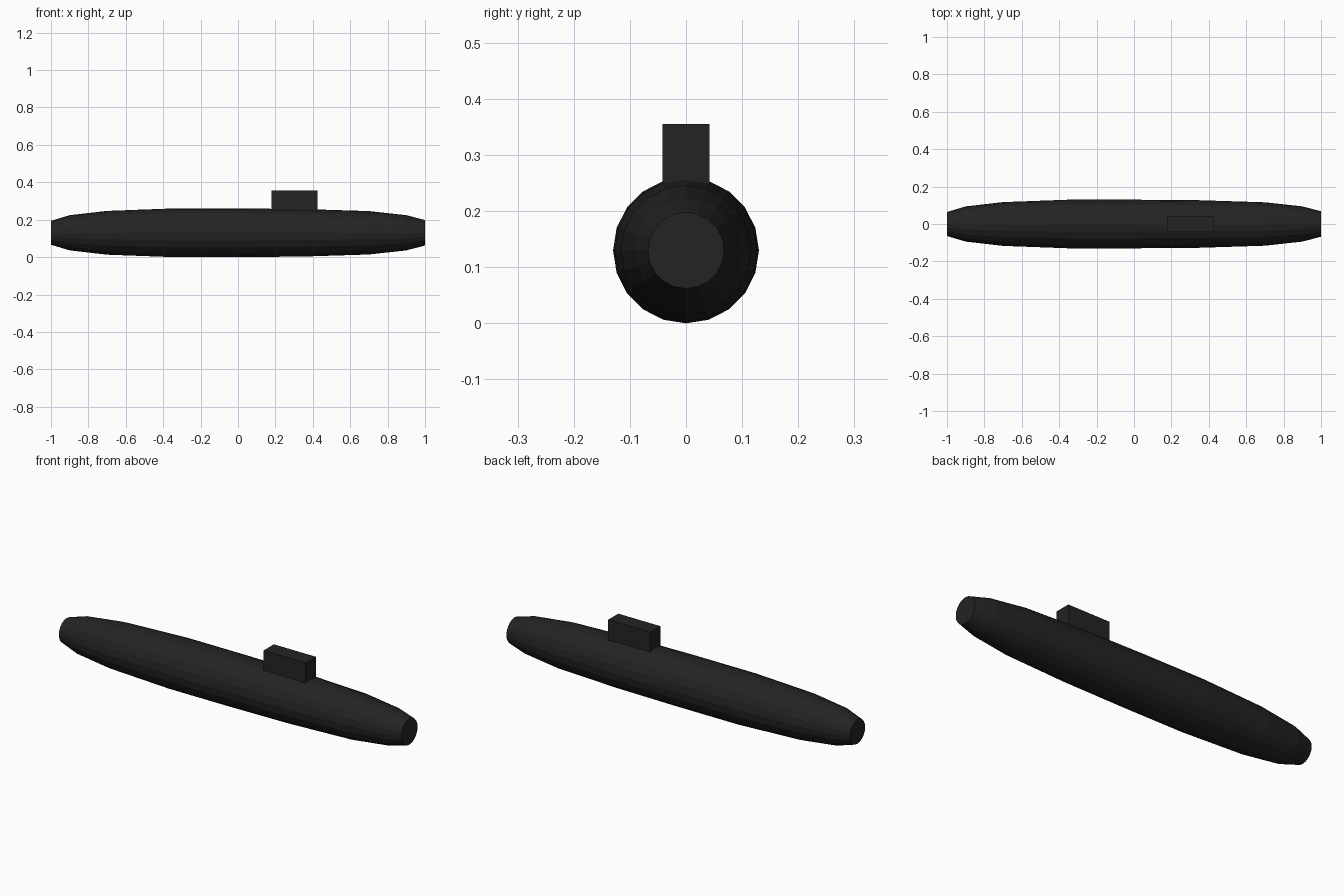
import bpy, bmesh
from math import sin, cos, tau

cube = bpy.data.objects.get("Cube")
if cube:
    bpy.data.objects.remove(cube, do_unlink=True)

SIDES = 20
CENTRE_Z = 0.13

black = bpy.data.materials.new("matte_black")
black.use_nodes = True
colour = (0.017, 0.017, 0.017, 1)
black.diffuse_color = colour
shader = next(n for n in black.node_tree.nodes if n.type == "BSDF_PRINCIPLED")
shader.inputs["Base Color"].default_value = colour
shader.inputs["Roughness"].default_value = 0.8


def make_object(name, bm):
    bmesh.ops.recalc_face_normals(bm, faces=bm.faces)
    mesh = bpy.data.meshes.new(name)
    bm.to_mesh(mesh)
    bm.free()
    mesh.materials.append(black)
    obj = bpy.data.objects.new(name, mesh)
    bpy.context.collection.objects.link(obj)
    return obj


# Hull: faceted rings along x with flat end caps
profile = [(-1, 0.064), (-0.9, 0.094), (-0.7, 0.117), (-0.35, 0.13), (0, 0.13),
           (0.35, 0.127), (0.7, 0.116), (0.9, 0.094), (1, 0.068)]
bm = bmesh.new()
rings = [[bm.verts.new((x, r * sin(tau * i / SIDES), CENTRE_Z + r * cos(tau * i / SIDES)))
          for i in range(SIDES)] for x, r in profile]
for a, b in zip(rings, rings[1:]):
    for i in range(SIDES):
        j = (i + 1) % SIDES
        bm.faces.new((a[i], a[j], b[j], b[i]))
bm.faces.new(rings[0])
bm.faces.new(rings[-1])
make_object("hull", bm)

# Conning tower: plain box sunk into the top of the hull
bm = bmesh.new()
bmesh.ops.create_cube(bm, size=1)
bmesh.ops.scale(bm, vec=(0.245, 0.084, 0.125), verts=bm.verts)
tower = make_object("conning_tower", bm)
tower.location = (0.302, 0, 0.2925)
